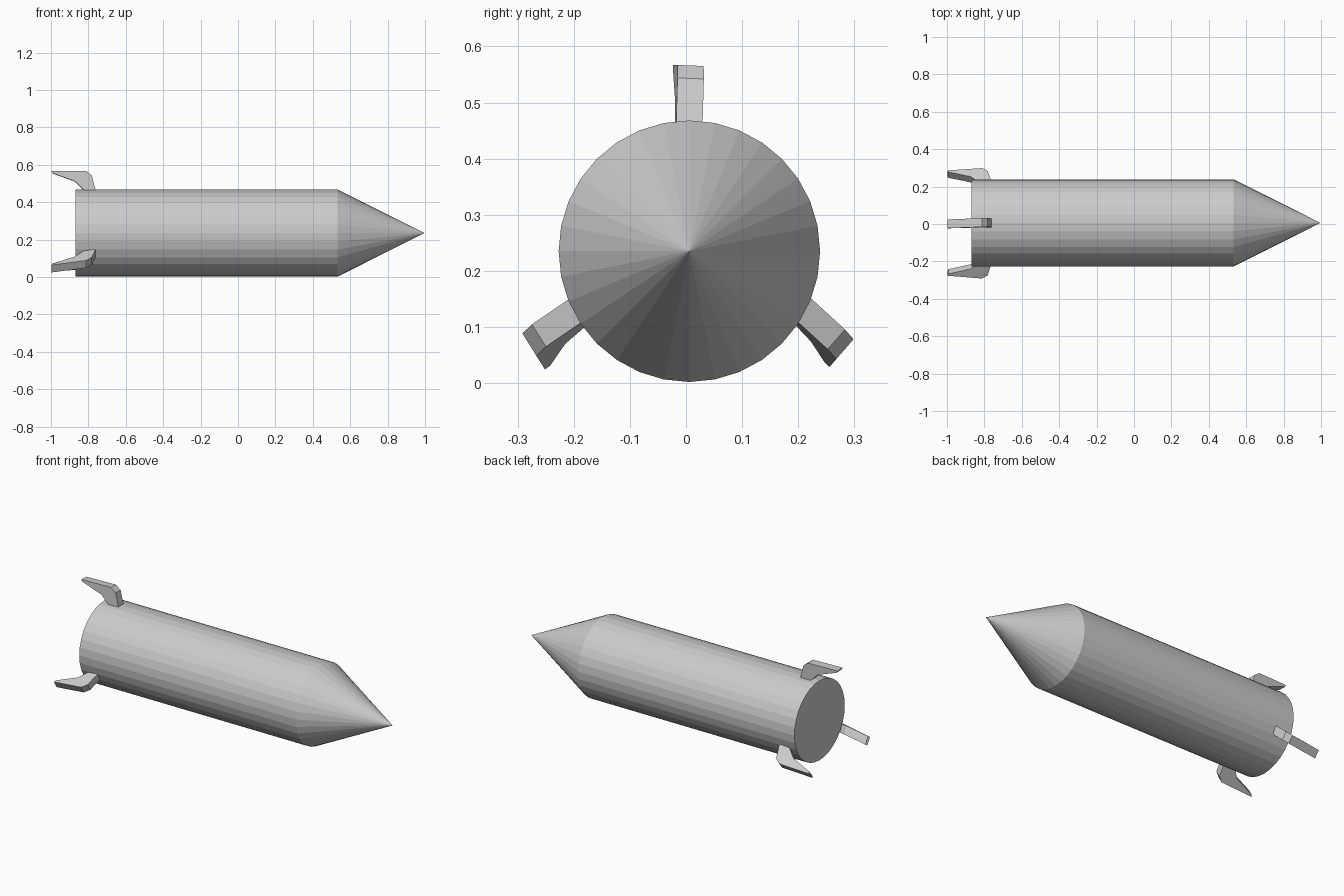
import bpy, bmesh
from math import sin, cos, pi, radians

if "Cube" in bpy.data.objects:
    bpy.data.objects.remove(bpy.data.objects["Cube"])

CY, CZ, R, SIDES = 0.006, 0.235, 0.233, 32


def make(name, verts, faces):
    me = bpy.data.meshes.new(name)
    bm = bmesh.new()
    vs = [bm.verts.new(v) for v in verts]
    for f in faces:
        bm.faces.new([vs[i] for i in f])
    bmesh.ops.recalc_face_normals(bm, faces=bm.faces)
    bm.to_mesh(me)
    bm.free()
    ob = bpy.data.objects.new(name, me)
    bpy.context.collection.objects.link(ob)
    return ob


# Body: flat-shaded 32-sided tube with closed tail and conical nose
def ring(x):
    return [(x, CY + R * sin(2 * pi * i / SIDES), CZ + R * cos(2 * pi * i / SIDES))
            for i in range(SIDES)]


verts = ring(-0.869) + ring(0.532) + [(0.997, CY, CZ)]
faces = [list(range(SIDES))]
for i in range(SIDES):
    j = (i + 1) % SIDES
    faces.append((i, j, SIDES + j, SIDES + i))
    faces.append((SIDES + i, SIDES + j, 2 * SIDES))
make("rocket_body", verts, faces)

# Fins: swept profile (x, height above hull), rooted slightly inside the hull
PROFILE = [(-0.998, 0.099), (-0.812, 0.099), (-0.782, 0.076), (-0.762, 0.0),
           (-0.757, -0.02), (-0.81, -0.02), (-0.828, 0.0), (-0.872, 0.044), (-0.992, 0.087)]
HALF = 0.0235


def fin(name, y, z, angle, skew):
    a = radians(angle)
    out, tan = (cos(a), sin(a)), (-sin(a), cos(a))
    verts = []
    for side in (-HALF, HALF):
        for x, h in PROFILE:
            t = side + skew * (x + 0.79)
            verts.append((x, y + out[0] * h + tan[0] * t, z + out[1] * h + tan[1] * t))
    n = len(PROFILE)
    faces = [list(range(n)), list(range(n, 2 * n))]
    faces += [(i, (i + 1) % n, n + (i + 1) % n, n + i) for i in range(n)]
    make(name, verts, faces)


fin("top_fin", 0.005, 0.467, 87.7, -0.04)
fin("left_fin", -0.197, 0.124, 212, -0.155)
fin("right_fin", 0.21, 0.127, -41, 0.10)
